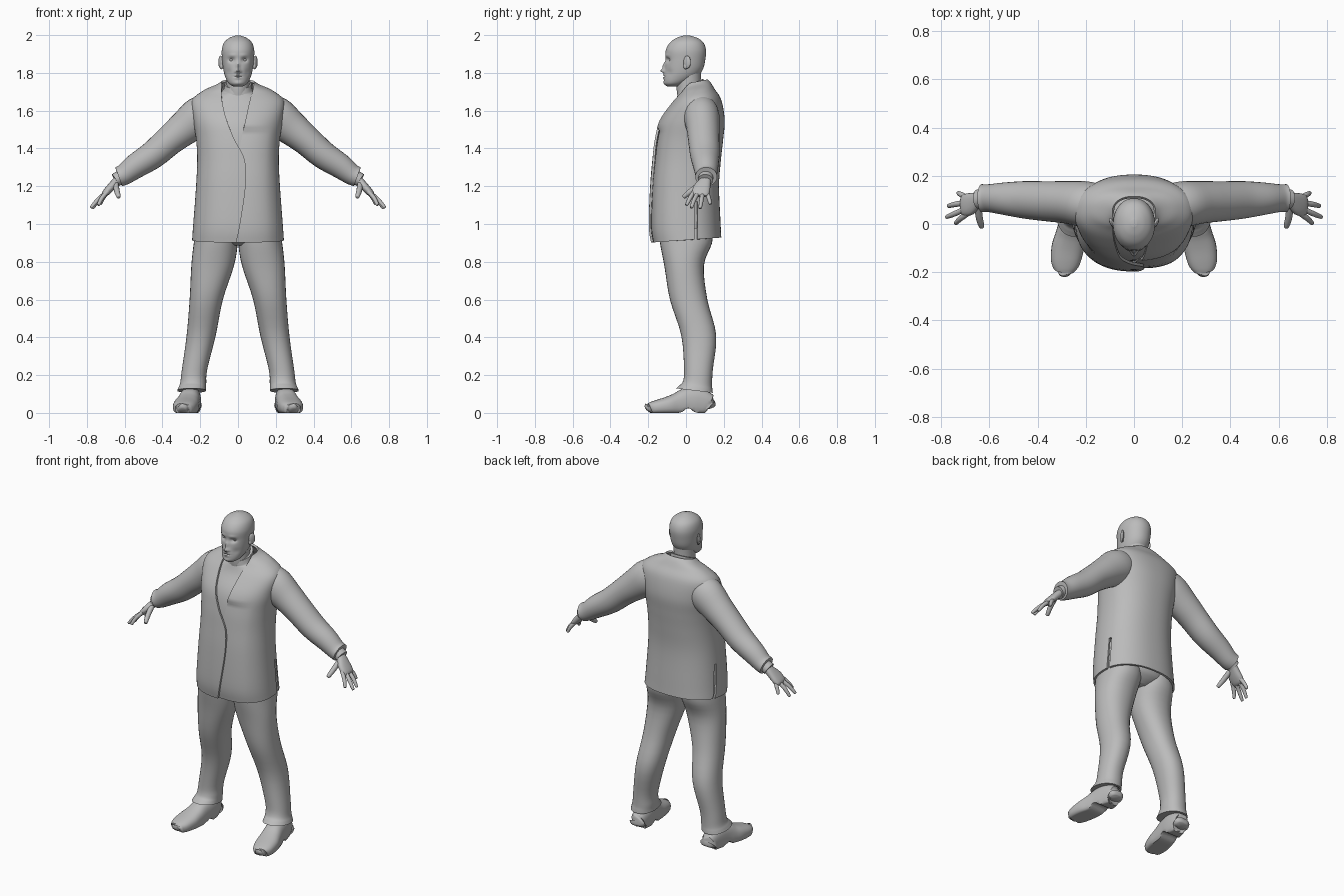
import bpy, bmesh, math
from mathutils import Vector, Matrix

cube = bpy.data.objects.get("Cube")
if cube:
    bpy.data.objects.remove(cube, do_unlink=True)

grey = bpy.data.materials.new("plain grey")
grey.use_nodes = True
grey.diffuse_color = (0.5, 0.5, 0.5, 1)
grey.node_tree.nodes["Principled BSDF"].inputs["Base Color"].default_value = (0.5, 0.5, 0.5, 1)


def finish(name, bm, mirror=False):
    me = bpy.data.meshes.new(name)
    bm.to_mesh(me)
    bm.free()
    me.materials.append(grey)
    ob = bpy.data.objects.new(name, me)
    bpy.context.collection.objects.link(ob)
    bpy.ops.object.select_all(action='DESELECT')
    ob.select_set(True)
    bpy.context.view_layer.objects.active = ob
    bpy.ops.object.shade_smooth_by_angle(angle=math.radians(45))
    if mirror:
        mod = ob.modifiers.new("mirror", 'MIRROR')
        mod.use_mirror_merge = False
    return ob


def smooth_rows(rows, steps):
    """Catmull-Rom interpolation through rows of numbers."""
    out = []
    for i in range(len(rows) - 1):
        p0, p1, p2 = rows[max(i - 1, 0)], rows[i], rows[i + 1]
        p3 = rows[min(i + 2, len(rows) - 1)]
        for s in range(steps):
            t = s / steps
            out.append([b + t / 2 * (c - a + t * (2 * a - 5 * b + 4 * c - d + t * (3 * (b - c) + d - a)))
                        for a, b, c, d in zip(p0, p1, p2, p3)])
    return out + [list(rows[-1])]


def unit(t, n):
    s, c = math.sin(t), math.cos(t)
    return (math.copysign(abs(s) ** (2 / n), s), math.copysign(abs(c) ** (2 / n), c))


def skin(rings, closed=True, skip=lambda r, i: False):
    """Join rings of points into a surface, capped when closed."""
    bm = bmesh.new()
    vs = [[bm.verts.new(p) for p in ring] for ring in rings]
    n = len(vs[0])
    for r in range(len(vs) - 1):
        for i in range(n if closed else n - 1):
            if not skip(r, i):
                j = (i + 1) % n
                bm.faces.new((vs[r][i], vs[r][j], vs[r + 1][j], vs[r + 1][i]))
    if closed:
        bm.faces.new(vs[0][::-1])
        bm.faces.new(vs[-1])
        bmesh.ops.recalc_face_normals(bm, faces=bm.faces)
    return bm


def stack(rows, segs=32, n=2.0, steps=4):
    """Level sections: z, centre x, half width, front y, back y, tilt."""
    rings = []
    for z, cx, w, f, b, tilt in smooth_rows(rows, steps):
        yc, ry = (f + b) / 2, (b - f) / 2
        ring = []
        for i in range(segs):
            s, c = unit(2 * math.pi * i / segs, n)
            ring.append((cx + w * s, yc - ry * c, z - tilt * ry * c))
        rings.append(ring)
    return skin(rings)


def tube(rows, segs=20, n=2.0, steps=4):
    """Sections across a path: x, y, z, radius along y, other radius."""
    rows = smooth_rows(rows, steps)
    pts = [Vector(r[:3]) for r in rows]
    rings = []
    for k, row in enumerate(rows):
        d = (pts[min(k + 1, len(pts) - 1)] - pts[max(k - 1, 0)]).normalized()
        ref = Vector((1, 0, 0)) if abs(d.y) > 0.9 else Vector((0, 1, 0))
        a = (ref - d * ref.dot(d)).normalized()
        b = d.cross(a)
        ring = []
        for i in range(segs):
            s, c = unit(2 * math.pi * i / segs, n)
            ring.append(pts[k] + a * row[3] * s + b * row[4] * c)
        rings.append(ring)
    return skin(rings)


def ball(name, loc, scale, angle=0):
    bm = bmesh.new()
    m = Matrix.Translation(loc) @ Matrix.Rotation(angle, 4, 'Z') @ Matrix.Diagonal((*scale, 1))
    bmesh.ops.create_uvsphere(bm, u_segments=20, v_segments=12, radius=1, matrix=m)
    return finish(name, bm, True)


# Jacket: z, half width, front y, back y, right edge x, left edge x, tilt
jacket_rows = smooth_rows([
    (0.915, .243, -.185, .187, -.01, -.03, .07), (1.0, .237, -.197, .183, .01, -.02, .04),
    (1.2, .222, -.19, .175, .04, -.02, 0), (1.34, .216, -.178, .185, .035, 0, 0),
    (1.45, .222, -.165, .197, -.02, .018, 0), (1.55, .238, -.14, .205, -.06, .04, 0),
    (1.65, .245, -.075, .187, -.083, .06, .05), (1.705, .185, -.03, .152, -.088, .075, .1),
    (1.735, .115, -.02, .13, -.088, .082, .2), (1.752, .09, -.02, .115, -.087, .085, .2)], 5)
COLS, POWER = 72, 2.3


def edge_angle(x, w):
    return math.copysign(math.asin(min(1, abs(x) / w) ** (POWER / 2)), x)


rings = []
for z, w, f, b, xr, xl, tilt in jacket_rows:
    yc, ry = (f + b) / 2, (b - f) / 2
    start, end = edge_angle(xl, w), 2 * math.pi + edge_angle(xr, w)
    ring = []
    for i in range(COLS + 1):
        u = i / COLS
        s, c = unit(start + (end - start) * u, POWER)
        tuck = .016 * max(0, 1 - u / .12) if z < 1.5 else 0
        ring.append((w * s, yc - ry * c + tuck, z - tilt * ry * c))
    rings.append(ring)
vents = (round(COLS * .29), round(COLS * .71))
jacket = finish("jacket", skin(rings, False, lambda r, i: i in vents and jacket_rows[r][0] < 1.09))
thick = jacket.modifiers.new("cloth thickness", 'SOLIDIFY')
thick.thickness, thick.offset = .012, -1
crease = jacket.modifiers.new("crisp edges", 'EDGE_SPLIT')
crease.split_angle = math.radians(45)

# Shirt under the jacket, with its collar, and the neck
finish("shirt", stack([
    (1.0, 0, .2, -.16, .15, 0), (1.3, 0, .19, -.155, .155, 0), (1.45, 0, .195, -.145, .17, 0),
    (1.55, 0, .205, -.12, .175, 0), (1.64, 0, .19, -.065, .155, .05), (1.69, 0, .11, -.045, .12, .1),
    (1.705, 0, .082, -.045, .1, .25), (1.72, 0, .074, -.045, .095, .35), (1.742, 0, .07, -.043, .092, .4)], 40, 2.2))
finish("neck", stack([(1.66, 0, .06, -.04, .08, .3), (1.74, 0, .06, -.05, .078, .3),
                      (1.81, 0, .062, -.045, .08, .2)]))

# Head, with face features pushed in and out
head = stack([
    (1.728, 0, .024, -.1, -.04, 0), (1.745, 0, .05, -.115, .0, 0), (1.78, 0, .068, -.116, .06, 0),
    (1.82, 0, .078, -.112, .09, 0), (1.87, 0, .084, -.108, .102, 0), (1.92, 0, .086, -.107, .106, 0),
    (1.96, 0, .074, -.085, .092, 0), (1.985, 0, .046, -.05, .06, 0), (1.998, 0, .012, -.012, .018, 0)], 80, 2.1, 8)
bumps = [(.034, 1.868, .016, .016, .011), (.03, 1.893, -.004, .02, .007), (0, 1.812, -.022, .011, .011),
         (0, 1.838, -.013, .009, .018), (.013, 1.806, -.008, .007, .007), (0, 1.788, -.006, .018, .005),
         (0, 1.781, .006, .02, .003), (0, 1.773, -.006, .015, .005), (0, 1.745, -.004, .02, .01),
         (.05, 1.8, .006, .016, .02)]
for v in head.verts:
    if v.co.y < -.02:
        v.co.y += sum(a * math.exp(-((abs(v.co.x) - x) / sx) ** 2 - ((v.co.z - z) / sz) ** 2)
                      for x, z, a, sx, sz in bumps)
finish("head", head)
ball("eyes", (.033, -.078, 1.868), (.015, .012, .008))
ball("ears", (.092, .006, 1.857), (.009, .021, .034), -.45)
ball("ear_lobes", (.087, -.002, 1.835), (.009, .012, .016), -.3)

# Sleeves, cuffs and hands
finish("sleeves", tube([
    (.13, .075, 1.6, .085, .09), (.2, .082, 1.57, .095, .106), (.28, .09, 1.51, .088, .092),
    (.36, .094, 1.445, .083, .08), (.45, .1, 1.367, .078, .074), (.54, .105, 1.308, .067, .066),
    (.6, .107, 1.264, .058, .056), (.632, .107, 1.25, .058, .053)], 28), True)
finish("cuffs", tube([(.6, .107, 1.262, .04, .038), (.648, .103, 1.232, .04, .036)]), True)
finish("hands", tube([
    (.61, .105, 1.255, .026, .022), (.645, .1, 1.225, .032, .022), (.68, .083, 1.187, .046, .021),
    (.705, .077, 1.16, .044, .017), (.716, .076, 1.148, .034, .008)], n=2.4), True)
fingers = {"thumbs": [(.648, .085, 1.218), (.642, .03, 1.178), (.632, -.01, 1.145)],
           "index_fingers": [(.69, .043, 1.172), (.72, .022, 1.138), (.738, .004, 1.103)],
           "middle_fingers": [(.7, .064, 1.165), (.74, .044, 1.13), (.775, .03, 1.09)],
           "ring_fingers": [(.7, .088, 1.163), (.74, .082, 1.127), (.768, .075, 1.086)],
           "little_fingers": [(.69, .108, 1.17), (.713, .12, 1.14), (.728, .128, 1.108)]}
for name, (a, b, c) in fingers.items():
    r = .015 if name == "thumbs" else .0115
    tip = tuple(q + (q - p) * .1 for p, q in zip(b, c))
    finish(name, tube([(*a, r, r), (*b, r, r), (*c, r * .75, r * .75), (*tip, .003, .003)], 12), True)

# Trousers
finish("hips", stack([(.885, 0, .06, -.07, .08, 0), (.91, 0, .15, -.12, .12, 0),
                      (.95, 0, .215, -.15, .145, 0), (1.05, 0, .2, -.16, .14, 0)]))
finish("trouser_legs", stack([
    (.98, .115, .105, -.145, .14, 0), (.9, .118, .116, -.138, .138, 0), (.78, .134, .113, -.115, .095, 0),
    (.6, .168, .088, -.085, .113, 0), (.41, .195, .077, -.025, .16, 0), (.23, .23, .067, -.01, .142, 0),
    (.16, .237, .069, -.016, .138, -.1), (.135, .242, .073, -.035, .14, -.12),
    (.118, .245, .077, -.053, .142, -.12)], 32, 2.2), True)

# Shoes: y, centre x, half width, top height
shoe = tube([(x, y, .42 * h, w, .58 * h) for y, x, w, h in (
    (.132, .243, .02, .06), (.12, .244, .042, .1), (.06, .248, .053, .135), (0, .256, .057, .13),
    (-.05, .265, .062, .105), (-.1, .275, .067, .085), (-.16, .285, .06, .066),
    (-.192, .29, .042, .052), (-.203, .292, .015, .03))], 28, 2.5)
for v in shoe.verts:
    v.co.z = max(v.co.z, .026 * math.exp(-((v.co.y - .012) / .026) ** 2))
finish("shoes", shoe, True)
